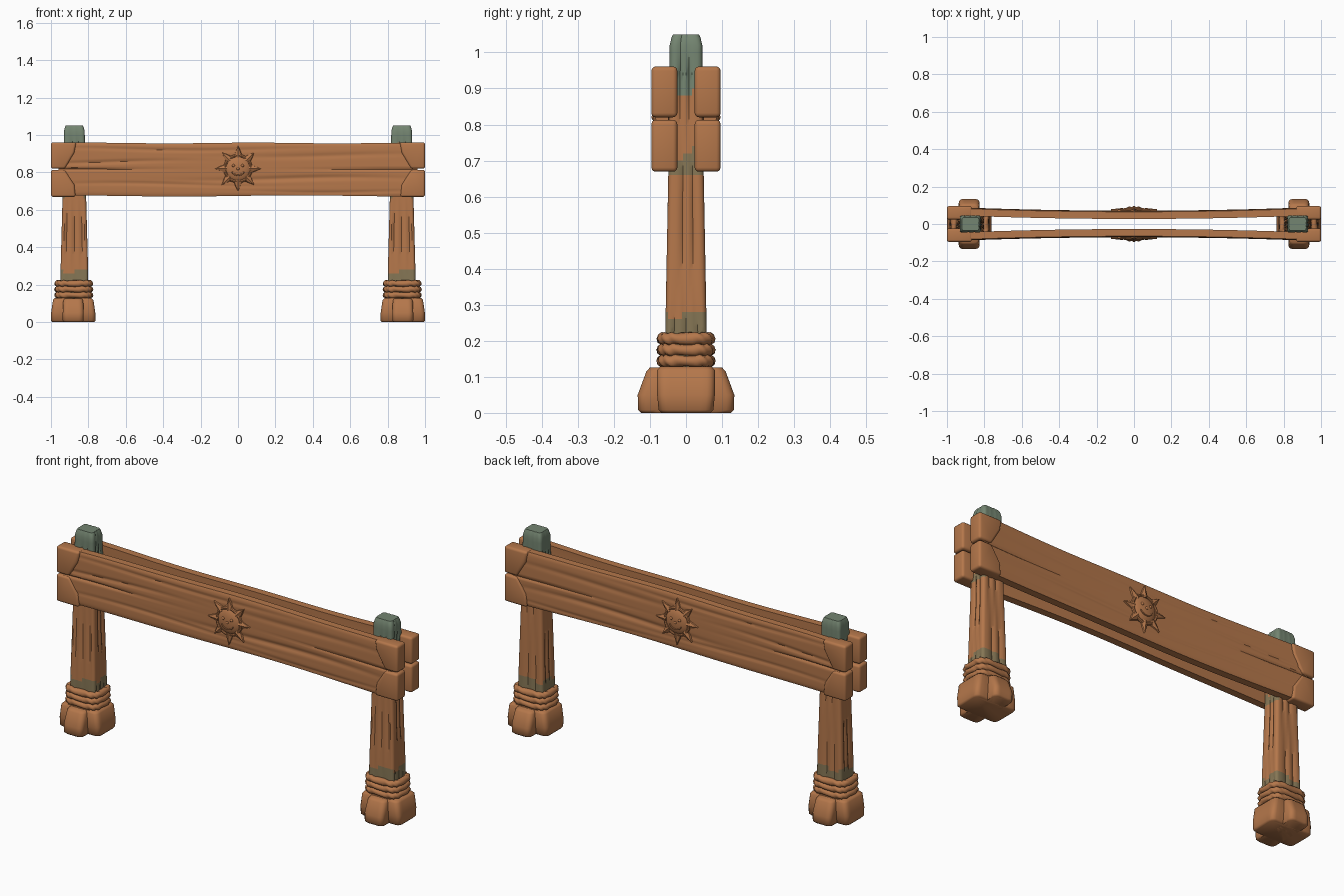
import bpy, bmesh, math
from mathutils import Matrix, Vector

if "Cube" in bpy.data.objects:
    bpy.data.objects.remove(bpy.data.objects["Cube"])


def material(name, rgb):
    m = bpy.data.materials.new(name)
    m.diffuse_color = (*rgb, 1)
    m.use_nodes = True
    m.node_tree.nodes["Principled BSDF"].inputs["Base Color"].default_value = m.diffuse_color
    return m


WOOD = material("brown wood", (0.46, 0.185, 0.07))
GREEN = material("mossy green", (0.175, 0.235, 0.165))
OLIVE = material("olive stain", (0.235, 0.18, 0.09))


def finish(bm, name, bevel=0, angle=40, mats=(WOOD,)):
    bmesh.ops.recalc_face_normals(bm, faces=bm.faces)
    me = bpy.data.meshes.new(name)
    bm.to_mesh(me)
    bm.free()
    ob = bpy.data.objects.new(name, me)
    bpy.context.collection.objects.link(ob)
    for m in mats:
        me.materials.append(m)
    bpy.ops.object.select_all(action='DESELECT')
    ob.select_set(True)
    bpy.context.view_layer.objects.active = ob
    if bevel:
        mod = ob.modifiers.new("rounded edges", 'BEVEL')
        mod.width, mod.segments, mod.limit_method = bevel, 3, 'ANGLE'
        bpy.ops.object.modifier_apply(modifier=mod.name)
    bpy.ops.object.shade_smooth_by_angle(angle=math.radians(angle))
    return ob


def skin(bm, rings, closed=False):
    """Join equal rings of points into a tube, capped unless closed."""
    vs = [[bm.verts.new(p) for p in r] for r in rings]
    n = len(vs[0])
    pairs = list(zip(vs, vs[1:])) + ([(vs[-1], vs[0])] if closed else [])
    for a, b in pairs:
        for i in range(n):
            j = (i + 1) % n
            bm.faces.new((a[i], a[j], b[j], b[i]))
    if not closed:
        bm.faces.new(vs[0][::-1])
        bm.faces.new(vs[-1])


def rounded_rect(cx, hx, hy, r, z, groove=0):
    """Rounded rectangle with optional dents along its straight edges."""
    pts = []
    corners = [(1, 1), (-1, 1), (-1, -1), (1, -1)]
    for k, (sx, sy) in enumerate(corners):
        c = Vector((sx * (hx - r), sy * (hy - r)))
        for i in range(4):
            a = math.pi / 2 * (k + i / 3)
            pts.append(c + r * Vector((math.cos(a), math.sin(a))))
        nx, ny = corners[(k + 1) % 4]
        a = math.pi / 2 * (k + 1)
        out = Vector((math.cos(a), math.sin(a)))
        start, end = pts[-1], Vector((nx * (hx - r), ny * (hy - r))) + r * out
        for i in range(1, 8):
            dent = groove * max(0, math.sin(i * 2.1 + k * 1.7 + 5 * z)) ** 2
            pts.append(start.lerp(end, i / 8) - out * dent)
    return [(cx + p.x, p.y, z) for p in pts]


def lerp_table(t, table):
    for (a, *va), (b, *vb) in zip(table, table[1:]):
        if t <= b:
            f = (t - a) / (b - a)
            return [u + (v - u) * f for u, v in zip(va, vb)]
    return table[-1][1:]


# Posts: tapered, grooved timber with moss at the top and a stained foot
POST = [(0.1, 0.075, 0.06), (0.3, 0.073, 0.056), (0.67, 0.063, 0.049),
        (1.03, 0.055, 0.045), (1.05, 0.046, 0.036)]


def post(s):
    bm = bmesh.new()
    rings = []
    zs = [0.1 + 0.02 * i for i in range(47)] + [1.04, 1.05]
    for z in zs:
        hx, hy = lerp_table(z, POST)
        rings.append(rounded_rect(s * 0.875, hx, hy, 0.014, z,
                                  0.007 if z < 0.98 else 0.003))
    skin(bm, rings)
    for f in bm.faces:
        c = f.calc_center_median()
        wave = 0.012 * math.sin(60 * c.y + 40 * c.x)
        side = abs(c.x - s * 0.875) > 0.05
        if c.z > 0.95 + wave or (side and c.z > 0.885 + wave):
            f.material_index = 1
        elif c.z < 0.275 + wave or (side and 0.66 < c.z < 0.72 + wave):
            f.material_index = 2
    finish(bm, "post", mats=(WOOD, GREEN, OLIVE))


# Feet: four carved lobes standing around each post
def foot(s):
    cx = s * 0.881
    for name, table in (
            ("foot_side_lobes", [(0, 0.112, 0.068), (0.008, 0.119, 0.076),
                                 (0.05, 0.118, 0.08), (0.118, 0.108, 0.08),
                                 (0.128, 0.098, 0.072)]),
            ("foot_front_back_lobes", [(0, 0.05, 0.125), (0.008, 0.056, 0.133),
                                       (0.05, 0.056, 0.134), (0.115, 0.053, 0.11),
                                       (0.126, 0.046, 0.1)])):
        bm = bmesh.new()
        skin(bm, [rounded_rect(cx, hx, hy, 0.022, z) for z, hx, hy in table])
        finish(bm, name, angle=50)


# Rope: three twisted turns above each foot
def rope(s):
    bm = bmesh.new()
    n = 96
    for k in range(3):
        rings = []
        for i in range(n):
            a = math.tau * i / n
            c, d = math.cos(a), math.sin(a)
            px = math.copysign(abs(c) ** 0.5, c) * 0.086
            py = math.copysign(abs(d) ** 0.5, d) * 0.064
            out = Vector((c, d, 0))
            ring = []
            for j in range(10):
                b = math.tau * j / 10
                r = 0.0165 * (1 + 0.14 * math.cos(2 * b + 12 * a + k))
                ring.append(Vector((s * 0.878 + px, py, 0.144 + 0.031 * k))
                            + out * r * math.cos(b)
                            + Vector((0, 0, r * math.sin(b))))
            rings.append(ring)
        skin(bm, rings, closed=True)
    finish(bm, "rope_binding", angle=60)


# Boards: bowed planks with a centre seam and wandering grain grooves
GRAIN = [(0.925, 0.008, -0.35, 0.6, 0.005), (0.89, 0.012, 0.45, 0.45, 0.004),
         (0.855, 0.008, -0.7, 0.35, 0.006), (0.765, 0.012, 0.3, 0.5, 0.007),
         (0.735, 0.008, -0.4, 0.5, 0.005), (0.70, 0.007, 0.5, 0.4, 0.005)]


def grain(x, z):
    d = 0.008 * math.exp(-((z - 0.817) / 0.005) ** 2) * min(1, abs(x) ** 2 * 1.8)
    for zc, w, xc, length, depth in GRAIN:
        zc += 0.008 * math.sin(4 * x + zc * 40)
        d += depth * math.exp(-((z - zc) / w) ** 2 - ((x - xc) / length) ** 2)
    return d


def board(s):
    bm = bmesh.new()
    rings = []
    for i in range(81):
        x = -0.96 + 1.92 * i / 80
        bow = 0.017 * (x / 0.9) ** 2
        lo = 0.674 + 0.003 * math.sin(5 * x)
        hi = 0.957 + 0.002 * math.sin(7 * x + 1)
        ring = []
        for j in range(41):
            t = j / 40
            z = lo + (hi - lo) * t
            edge = 0.006 * (abs(2 * t - 1) ** 14)
            ring.append((x, s * (0.071 + bow - grain(x, z) - edge), z))
        for j in range(13):
            z = hi + (lo - hi) * j / 12
            ring.append((x, s * (0.027 + bow + 0.4 * grain(-x, z)), z))
        rings.append(ring)
    skin(bm, rings)
    finish(bm, "board")


# End blocks: stacked rounded caps on the board ends
def end_blocks(sx, sy):
    for name, prof in (
            ("upper_end_block", [(1, .82), (1, .961), (.865, .961), (.875, .905), (.925, .82)]),
            ("lower_end_block", [(1, .813), (1, .669), (.868, .669), (.875, .735), (.925, .813)])):
        bm = bmesh.new()
        rings = [[(sx * x, sy * y, z) for x, z in prof] for y in (0.024, 0.096)]
        skin(bm, rings)
        finish(bm, name, bevel=0.012)


# Sun carving: domed smiling face, rim and eight ridged rays
def sun(s):
    zc = 0.82

    def place(u, v, y):
        return Vector((u, s * y, zc + v))

    def tube(bm, path, r):
        rings = []
        for u, v, y in path:
            rings.append([place(u + r * math.cos(b) * u / max(0.001, math.hypot(u, v)),
                                v + r * math.cos(b) * v / max(0.001, math.hypot(u, v)),
                                y + r * math.sin(b))
                          for b in (math.tau * k / 8 for k in range(8))])
        return rings

    bm = bmesh.new()
    bmesh.ops.create_uvsphere(bm, u_segments=32, v_segments=16, radius=1,
                              matrix=Matrix.Translation((0, s * 0.066, zc))
                              @ Matrix.Diagonal((0.07, 0.026, 0.07, 1)))
    finish(bm, "sun_face")
    bm = bmesh.new()
    circle = [(0.07 * math.cos(a), 0.07 * math.sin(a), 0.074)
              for a in (math.tau * i / 40 for i in range(40))]
    skin(bm, tube(bm, circle, 0.008), closed=True)
    finish(bm, "sun_rim")

    bm = bmesh.new()
    for i in range(8):
        a = math.tau * i / 8
        R = Matrix.Rotation(a, 2)

        def pt(r, w, y):
            q = R @ Vector((r, w))
            return place(q.x, q.y, y)
        base = [pt(0.06, -0.03, 0.062), pt(0.06, 0.03, 0.062),
                pt(0.125, 0, 0.062)]
        top = [pt(0.06, -0.024, 0.074), pt(0.06, 0.024, 0.074), pt(0.122, 0, 0.079)]
        b = [bm.verts.new(p) for p in base]
        t = [bm.verts.new(p) for p in top]
        ridge = bm.verts.new(pt(0.06, 0, 0.086))
        for f in ((b[0], b[2], t[2], t[0]), (b[2], b[1], t[1], t[2]),
                  (t[0], t[2], ridge), (t[2], t[1], ridge),
                  (b[1], b[0], t[0], ridge, t[1]), (b[0], b[1], b[2])):
            bm.faces.new(f)
    finish(bm, "sun_rays", angle=25)

    bm = bmesh.new()
    smile = [(0.036 * math.cos(a), 0.036 * math.sin(a), 0.088)
             for a in (math.radians(205 + 13 * i) for i in range(11))]
    skin(bm, tube(bm, smile, 0.004))
    for u, v, r in ((-0.024, 0.016, 0.008), (0.024, 0.016, 0.008), (0, 0, 0.009)):
        bmesh.ops.create_uvsphere(bm, u_segments=12, v_segments=8, radius=r,
                                  matrix=Matrix.Translation(place(u, v, 0.087)))
    finish(bm, "sun_features")


for side in (-1, 1):
    post(side)
    foot(side)
    rope(side)
    board(side)
    sun(side)
    for y_side in (-1, 1):
        end_blocks(side, y_side)
